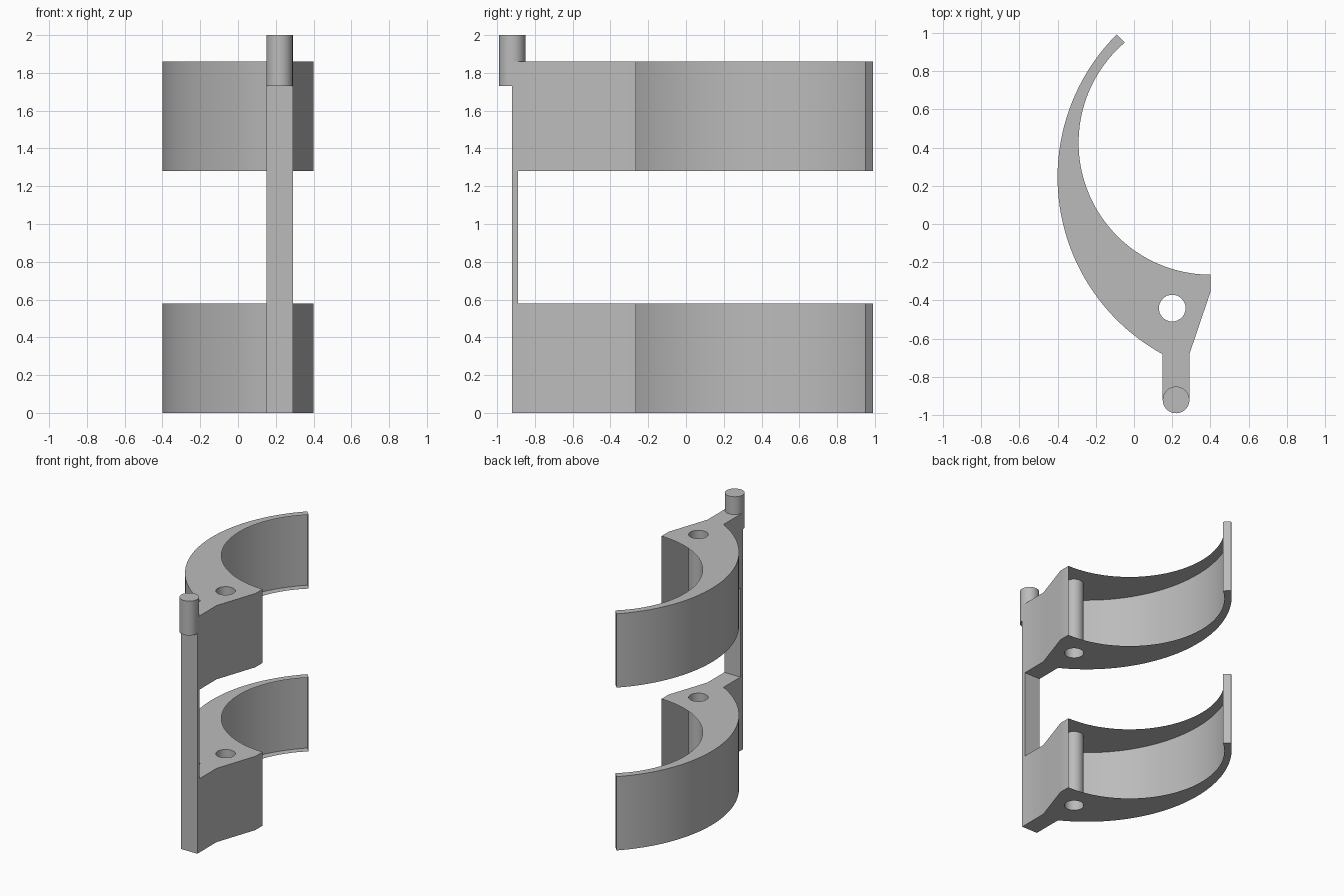
import bpy, bmesh
from math import radians, cos, sin
from mathutils import Vector

cube = bpy.data.objects.get("Cube")
if cube:
    bpy.data.objects.remove(cube)

grey = bpy.data.materials.new("plain_grey")
grey.use_nodes = True
colour = (0.5, 0.5, 0.5, 1)
grey.diffuse_color = colour
grey.node_tree.nodes["Principled BSDF"].inputs["Base Color"].default_value = colour


def arc(cx, cy, r, start, end, steps):
    angles = [radians(start + (end - start) * i / steps) for i in range(steps + 1)]
    return [(cx + r * cos(a), cy + r * sin(a)) for a in angles]


def finish(name, bm):
    mesh = bpy.data.meshes.new(name)
    bm.to_mesh(mesh)
    bm.free()
    mesh.materials.append(grey)
    obj = bpy.data.objects.new(name, mesh)
    bpy.context.collection.objects.link(obj)
    bpy.ops.object.select_all(action='DESELECT')
    obj.select_set(True)
    bpy.context.view_layer.objects.active = obj
    bpy.ops.object.shade_smooth_by_angle(angle=radians(30))


# Crescent outline: inner curve, tip, outer curve, arm and slanted side
inner = arc(0.4, 0.425, 0.69, 270, 130.6, 40)
outer = arc(0.655, 0.245, 1.055, 135, 241.4, 40)
arm = [(0.15, -0.92), (0.29, -0.92), (0.29, -0.68), (0.4, -0.355)]
outline = inner + outer + arm
hole = arc(0.2, -0.44, 0.07, 360, 0, 32)[:-1]


def band(name, bottom, top):
    """Hollow crescent shell, open along its inner curve, with a bored tube."""
    bm = bmesh.new()
    loops = []
    for z, up in ((bottom, -1), (top, 1)):
        pair = [[bm.verts.new((x, y, z)) for x, y in pts] for pts in (outline, hole)]
        edges = [bm.edges.new((ring[i - 1], ring[i])) for ring in pair for i in range(len(ring))]
        caps = bmesh.ops.triangle_fill(bm, use_beauty=True, edges=edges, normal=Vector((0, 0, up)))
        for face in caps["geom"]:
            if isinstance(face, bmesh.types.BMFace):
                face.normal_update()
                if face.normal.z * up < 0:
                    face.normal_flip()
        loops.append(pair)
    for ring, (low, high) in enumerate(zip(*loops)):
        for i in range(len(low)):
            j = (i + 1) % len(low)
            if ring == 0 and j < len(inner) and i < j:
                continue  # the inner curve stays open
            bm.faces.new((low[i], low[j], high[j], high[i]))
    finish(name, bm)


band("lower_band", 0, 0.58)
band("upper_band", 1.28, 1.86)

# Thin strip joining the two arms
bm = bmesh.new()
bmesh.ops.create_cube(bm, size=1)
bmesh.ops.scale(bm, vec=(0.14, 0.03, 0.7), verts=bm.verts)
bmesh.ops.translate(bm, vec=(0.22, -0.905, 0.93), verts=bm.verts)
finish("connecting_strip", bm)

# Round pin at the top of the arm
bm = bmesh.new()
bmesh.ops.create_cone(bm, cap_ends=True, segments=32, radius1=0.07, radius2=0.07, depth=0.27)
bmesh.ops.translate(bm, vec=(0.22, -0.92, 1.865), verts=bm.verts)
finish("hinge_pin", bm)
